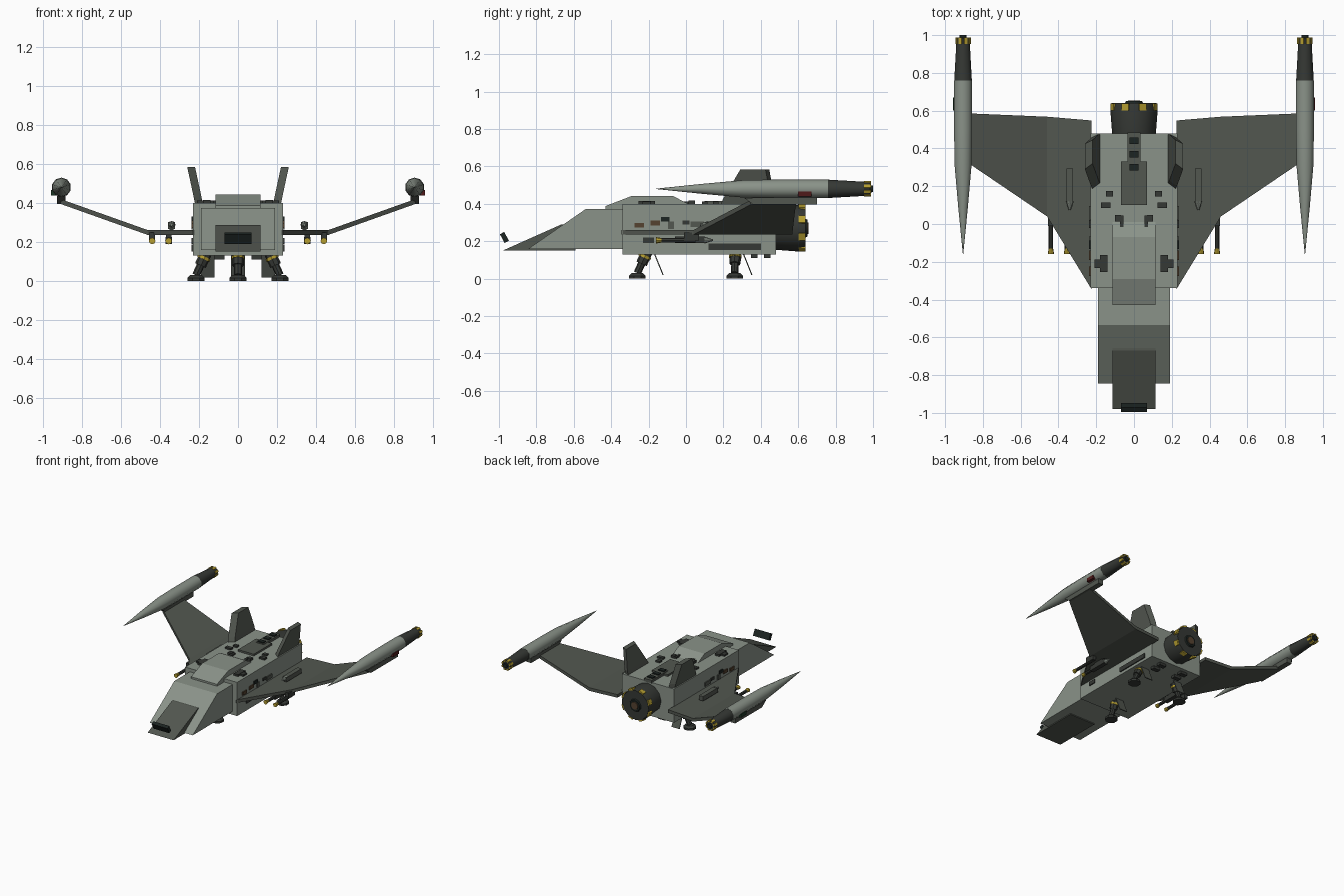
import bpy, bmesh, math
from math import sin, cos, pi, radians
from mathutils import Vector, Matrix

if "Cube" in bpy.data.objects:
    bpy.data.objects.remove(bpy.data.objects["Cube"])

COL = {"hull": (.255, .29, .25), "mid": (.085, .095, .08), "dark": (.036, .04, .035), "black": (.012, .018, .016),
       "yellow": (.46, .34, .03), "red": (.08, .01, .01), "green": (.012, .04, .02), "brown": (.09, .055, .03)}
MATS = {}
for k, c in COL.items():
    MATS[k] = bpy.data.materials.new(k)
    MATS[k].diffuse_color = (*c, 1)


def finish(name, bm, col):
    bmesh.ops.recalc_face_normals(bm, faces=bm.faces)
    me = bpy.data.meshes.new(name)
    bm.to_mesh(me)
    bm.free()
    me.materials.append(MATS[col])
    ob = bpy.data.objects.new(name, me)
    bpy.context.collection.objects.link(ob)
    return ob


def loft(name, rings, col):
    """Skin a list of equal-length point loops and cap the ends."""
    bm = bmesh.new()
    vs = [[bm.verts.new(p) for p in r] for r in rings]
    n = len(rings[0])
    for a, b in zip(vs, vs[1:]):
        for i in range(n):
            j = (i + 1) % n
            bm.faces.new((a[i], a[j], b[j], b[i]))
    bm.faces.new(vs[0])
    bm.faces.new(vs[-1])
    return finish(name, bm, col)


def prism(name, half, yz, col):
    return loft(name, [[(x, y, z) for y, z in yz] for x in (-half, half)], col)


def box(name, c, size, col, rx=0, ry=0):
    bm = bmesh.new()
    m = Matrix.Translation(c) @ Matrix.Rotation(ry, 4, 'Y') @ Matrix.Rotation(rx, 4, 'X')
    bmesh.ops.create_cube(bm, size=1, matrix=m @ Matrix.Diagonal((*size, 1)))
    return finish(name, bm, col)


def turned(name, x, z, prof, n, col):
    """Turned, smooth shape about the y direction; prof is (y, radius)."""
    ob = loft(name, [[(x + r * sin(2 * pi * i / n), y, z + r * cos(2 * pi * i / n)) for i in range(n)]
                     for y, r in prof], col)
    bpy.ops.object.select_all(action='DESELECT')
    ob.select_set(True)
    bpy.context.view_layer.objects.active = ob
    bpy.ops.object.shade_smooth_by_angle(angle=radians(48))
    return ob


def rod(name, a, b, r, col, n=8, r2=None):
    a, b = Vector(a), Vector(b)
    q = (b - a).to_track_quat('Z', 'Y').to_matrix()
    rings = [[p + q @ Vector((rr * cos(2 * pi * i / n), rr * sin(2 * pi * i / n), 0)) for i in range(n)]
             for p, rr in ((a, r), (b, r2 or r))]
    return loft(name, rings, col)


def ring_blocks(name, x, z, y, r, size, n):
    for i in range(n):
        t = 2 * pi * (i + .5) / n
        box(name, (x + r * sin(t), y, z + r * cos(t)), size, "yellow", ry=t)


# Fuselage, nose and canopy
box("fuselage", (0, .07, .265), (.46, .82, .27), "hull")
prism("nose", .19, [(-.845, .158), (-.535, .373), (-.33, .373), (-.33, .158)], "hull")
prism("nose_tip", .115, [(-.98, .15), (-.67, .288), (-.59, .288), (-.59, .15)], "mid")
box("nose_sensor", (0, -.971, .22), (.14, .026, .053), "black", rx=radians(28))
prism("canopy", .115, [(-.43, .37), (-.43, .388), (-.29, .442), (-.07, .442), (.01, .40), (.01, .37)], "hull")

# Top deck details
box("deck_hatch", (0, .215, .405), (.14, .23, .02), "mid")
box("spine", (0, .38, .407), (.07, .21, .024), "mid")
for y in (.30, .37, .44):
    box("spine_vent", (0, y, .417), (.05, .035, .02), "black")

# Main engine
turned("main_engine", 0, .27, [(.47, .115), (.6, .125), (.64, .118)], 12, "dark")
turned("engine_core", 0, .27, [(.63, .055), (.65, .045)], 10, "black")
turned("engine_glow", 0, .27, [(.64, .035), (.654, .03)], 8, "brown")
ring_blocks("engine_marker", 0, .27, .62, .117, (.04, .036, .02), 8)

for s in (-1, 1):
    # Cranked wing: x, leading y, trailing y, height
    loft("wing", [[(s * x, y0, z - .005), (s * x, y1, z - .005), (s * x, y1, z + .02), (s * x, y0, z + .02)]
                  for x, y0, y1, z in ((.225, -.345, .548, .24), (.46, .04, .568, .24), (.91, .345, .587, .40))], "mid")

    # Wingtip nacelle with pylon and lamp
    X, Z = s * .905, .48
    turned("nacelle", X, Z, [(-.16, .001), (.08, .026), (.31, .047), (.5, .05), (.76, .05)], 10, "hull")
    turned("nacelle_tail", X, Z, [(.76, .049), (.95, .038), (.985, .038)], 10, "dark")
    turned("nacelle_nozzle", X, Z, [(.95, .02), (1.0, .018)], 8, "black")
    ring_blocks("nacelle_marker", X, Z, .97, .035, (.017, .036, .012), 8)
    prism("nacelle_pylon", .022, [(.31, .432), (.36, .395), (.70, .395), (.70, .435)], "mid").location.x = X
    box("nacelle_lamp", (s * .945, .635, .452), (.025, .07, .028), "red" if s > 0 else "green")

    # Canted tail fin
    def fin(x, z, y0, y1):
        return [(s * (x - .02), y0 + .03, z), (s * (x - .02), y1, z), (s * (x + .02), y1 - .02, z), (s * (x + .02), y0, z)]
    loft("tail_fin", [fin(.198, .385, .18, .475), fin(.207, .43, .20, .475), fin(.24, .583, .29, .445)], "mid")

    # Wing guns
    for x, back in ((.44, .05), (.355, .10)):
        rod("gun_barrel", (s * x, back, .205), (s * x, -.14, .205), .012, "dark")
        rod("gun_muzzle", (s * x, -.13, .205), (s * x, -.16, .205), .012, "yellow", r2=.017)
        box("gun_mount", (s * x, .03, .225), (.03, .08, .045), "dark")
    box("gun_body", (s * .355, .02, .208), (.035, .16, .036), "dark")
    rod("gun_tail", (s * .355, .10, .206), (s * .355, .145, .206), .018, "hull", r2=.004)

    # Pod on top of the wing
    box("wing_pod", (s * .34, .20, .285), (.036, .19, .036), "mid")
    rod("wing_pod_nose", (s * .34, .12, .288), (s * .34, .075, .288), .02, "hull", r2=.006)
    box("wing_pod_mount", (s * .34, .20, .262), (.02, .12, .03), "dark")

    # Deck and flank details
    for x, y, w, d, h in ((.13, .16, .035, .03, .02), (.15, .10, .05, .03, .02), (.085, .03, .03, .035, .03),
                          (.065, .015, .02, .06, .02), (.16, -.21, .04, .09, .025), (.195, -.21, .03, .045, .02)):
        box("deck_block", (s * x, y, .403), (w, d, h), "dark")
    for y, z, w, h, c in ((-.25, .285, .05, .026, "brown"), (-.165, .297, .05, .026, "brown"),
                          (-.11, .317, .045, .025, "black"), (-.08, .285, .03, .04, "mid"),
                          (.06, .29, .07, .03, "mid"), (-.2, .205, .06, .03, "dark"),
                          (.26, .17, .28, .036, "dark"), (.0, .30, .04, .02, "dark")):
        box("flank_panel", (s * .23, y, z), (.016, w, h), c)

    # Belly blocks
    for y in (.365, .435):
        box("belly_block", (s * .1, y, .122), (.06, .035, .025), "dark")


# Landing gear: one raked leg at the front, two splayed legs at the rear
def gear(x, y, lean, rake):
    def at(t):
        return (x - lean * t, y - .01 + rake * t, .03 + .11 * t)
    pad = [(x + r * cos(i * pi / 4 + pi / 8), y - .01 + r * sin(i * pi / 4 + pi / 8)) for r in (.048, .032) for i in range(8)]
    loft("gear_pad", [[(*p, 0) for p in pad[:8]], [(*p, .015) for p in pad[:8]], [(*p, .03) for p in pad[8:]]], "dark")
    rod("gear_leg", at(0), at(1), .02, "dark")
    rod("gear_sleeve", at(.45), at(1), .03, "dark")
    rod("gear_band", at(.74), at(.86), .034, "yellow")
    box("gear_door", (x - lean * 1.2, y + rake + .055, .075), (.07, .006, .12), "mid", rx=radians(22))


gear(0, -.25, 0, .05)
for s in (-1, 1):
    gear(s * .215, .27, s * .05, .005)

for m in bpy.data.materials:
    if m.users and not m.is_grease_pencil:
        m.use_nodes = True
        m.node_tree.nodes["Principled BSDF"].inputs["Base Color"].default_value = m.diffuse_color
